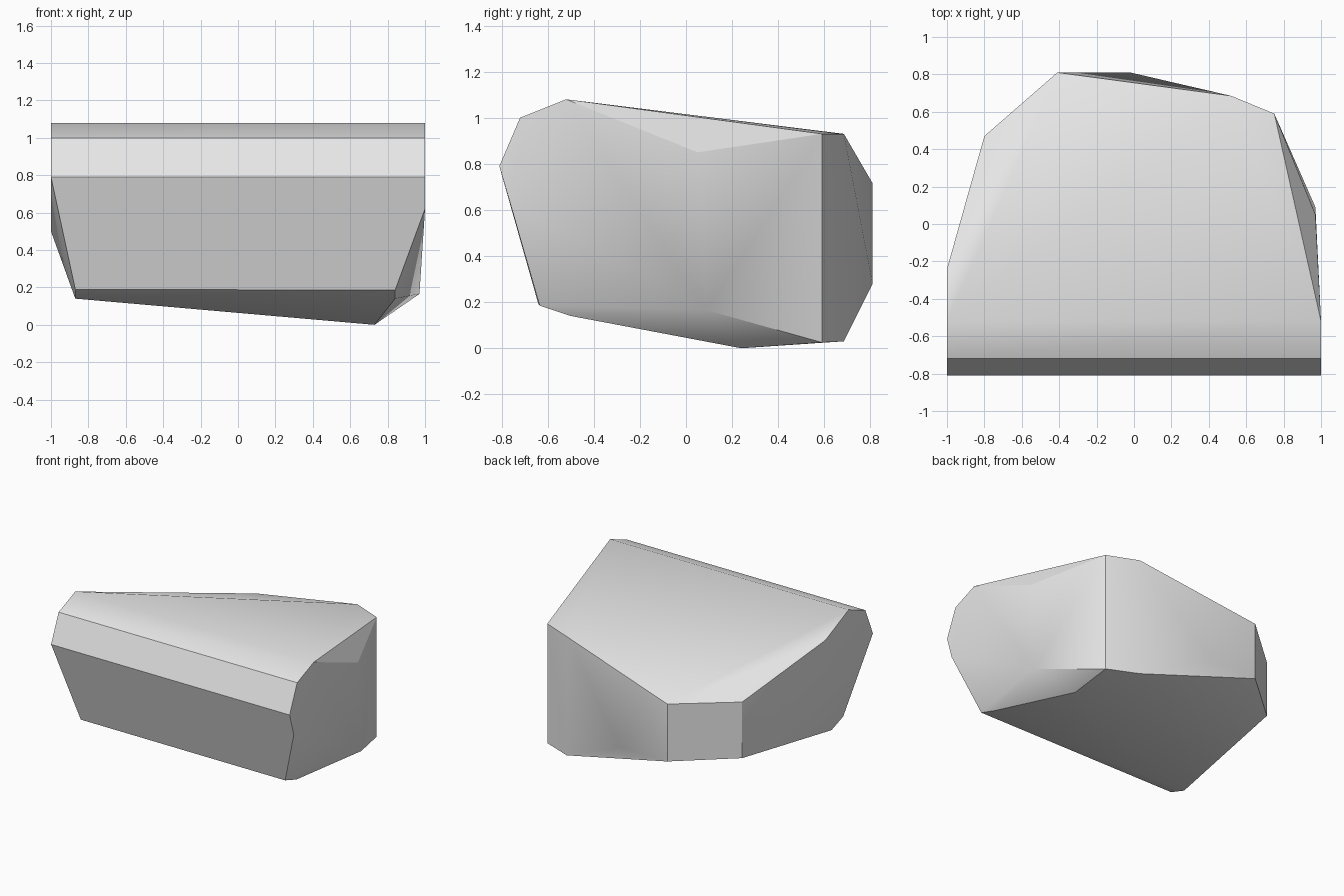
import bpy, bmesh, math

cube = bpy.data.objects.get("Cube")
if cube:
    bpy.data.objects.remove(cube, do_unlink=True)

# Plain grey stone
stone = bpy.data.materials.new("grey_stone")
stone.use_nodes = True
grey = (0.8, 0.8, 0.8, 1.0)
stone.diffuse_color = grey
stone.node_tree.nodes["Principled BSDF"].inputs["Base Color"].default_value = grey

points = []

# Straight front brow: one (y, z) profile repeated at both ends
for y, z in [(-0.81, 0.79), (-0.72, 1.0), (-0.52, 1.08)]:
    points += [(-1.0, y, z), (1.0, y, z)]

# Corner posts round the sides and back: x, y, bottom z, top z
for x, y, low, high in [
    (-1.0, -0.24, 0.50, 0.955),
    (-0.80, 0.47, 0.28, 0.705),
    (-0.41, 0.81, 0.28, 0.715),
    (0.52, 0.685, 0.03, 0.93),
    (0.75, 0.59, 0.025, 0.93),
]:
    points += [(x, y, low), (x, y, high)]

# Left flank, chipped back corner and underside
points += [
    (0.97, 0.05, 0.85), (0.97, 0.09, 0.165), (1.0, -0.76, 0.62),
    (-0.02, 0.81, 0.28),
    (-0.87, -0.64, 0.19), (0.84, -0.635, 0.185),
    (-0.87, -0.50, 0.14), (0.84, -0.50, 0.14),
    (0.73, 0.24, 0.0),
]

# Wrap the corners in a convex faceted skin
bm = bmesh.new()
for p in points:
    bm.verts.new(p)
hull = bmesh.ops.convex_hull(bm, input=bm.verts[:], use_existing_faces=False)
spare = {v for v in hull["geom_interior"] + hull["geom_unused"]
         if isinstance(v, bmesh.types.BMVert)}
bmesh.ops.delete(bm, geom=list(spare), context='VERTS')
# Merge triangles that lie in one flat facet
bmesh.ops.dissolve_limit(bm, angle_limit=math.radians(1.5),
                         verts=bm.verts[:], edges=bm.edges[:])
bmesh.ops.recalc_face_normals(bm, faces=bm.faces[:])

mesh = bpy.data.meshes.new("rock")
bm.to_mesh(mesh)
bm.free()
mesh.materials.append(stone)
rock = bpy.data.objects.new("rock", mesh)
bpy.context.collection.objects.link(rock)

# Soft shading across shallow facets, crisp main edges
bpy.ops.object.select_all(action='DESELECT')
rock.select_set(True)
bpy.context.view_layer.objects.active = rock
bpy.ops.object.shade_smooth_by_angle(angle=math.radians(30))
